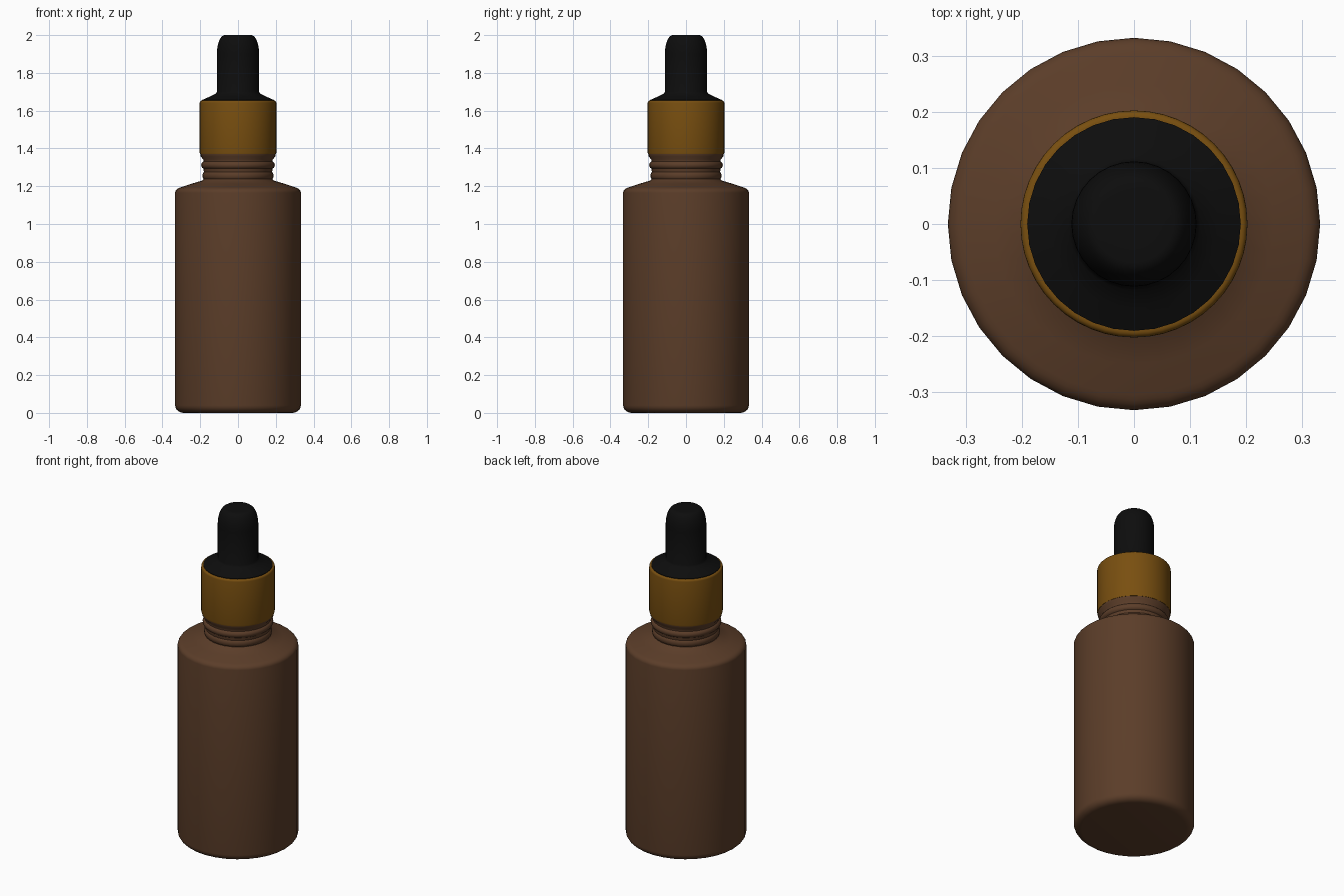
import bpy, bmesh, math

if "Cube" in bpy.data.objects:
    bpy.data.objects.remove(bpy.data.objects["Cube"])

def material(name, rgb):
    m = bpy.data.materials.new(name)
    m.diffuse_color = (*rgb, 1)
    m.use_nodes = True
    m.node_tree.nodes["Principled BSDF"].inputs["Base Color"].default_value = m.diffuse_color
    return m

brown = material("amber_brown", (0.105, 0.047, 0.022))
gold = material("dark_gold", (0.19, 0.078, 0.005))
black = material("rubber_black", (0.004, 0.004, 0.004))

def arc(cx, cz, rx, rz, a0, a1, n=5):
    """Profile points on an elliptical arc, angles in degrees."""
    return [(cx + rx * math.cos(math.radians(a0 + (a1 - a0) * i / n)),
             cz + rz * math.sin(math.radians(a0 + (a1 - a0) * i / n))) for i in range(n + 1)]

def lathe(name, profile, mat, sides, angle=40):
    """Revolve an (r, z) profile around z and cap both ends."""
    bm = bmesh.new()
    rings = [[bm.verts.new((r * math.cos(2 * math.pi * i / sides),
                            r * math.sin(2 * math.pi * i / sides), z))
              for i in range(sides)] for r, z in profile]
    for a, b in zip(rings, rings[1:]):
        for i in range(sides):
            j = (i + 1) % sides
            bm.faces.new((a[i], a[j], b[j], b[i]))
    bm.faces.new(rings[0][::-1])
    bm.faces.new(rings[-1])
    me = bpy.data.meshes.new(name)
    bm.to_mesh(me)
    bm.free()
    me.materials.append(mat)
    ob = bpy.data.objects.new(name, me)
    bpy.context.collection.objects.link(ob)
    bpy.ops.object.select_all(action='DESELECT')
    ob.select_set(True)
    bpy.context.view_layer.objects.active = ob
    bpy.ops.object.shade_smooth_by_angle(angle=math.radians(angle))
    return ob

# Glass bottle: rounded base, straight wall, sloping shoulder
bottle = arc(0.288, 0.04, 0.045, 0.04, -90, 0) + arc(0.293, 1.165, 0.04, 0.03, 0, 72)
bottle += [(0.25, 1.212), (0.19, 1.23), (0.183, 1.237)]
# Threaded neck: two rounded ridges and a wider bead under the collar
for z, r in ((1.256, 0.188), (1.312, 0.195)):
    bottle += arc(0.175, z, r - 0.175, 0.021, -65, 65, 6)
bottle += [(0.184, 1.342), (0.198, 1.358), (0.200, 1.372), (0.19, 1.38)]
lathe("bottle", bottle, brown, 32)

# Metal collar
collar = [(0.19, 1.37), (0.201, 1.37), (0.203, 1.378)] + arc(0.193, 1.641, 0.01, 0.012, 0, 90, 4)
lathe("collar", collar, gold, 48)

# Rubber dropper: flared skirt, straight bulb, domed flat-topped tip
dropper = [(0.191, 1.645), (0.191, 1.656), (0.15, 1.674), (0.118, 1.69), (0.112, 1.70)]
dropper += arc(0.07, 1.9, 0.042, 0.1, 0, 90, 8) + [(0.04, 2.0)]
lathe("dropper_bulb", dropper, black, 32)
